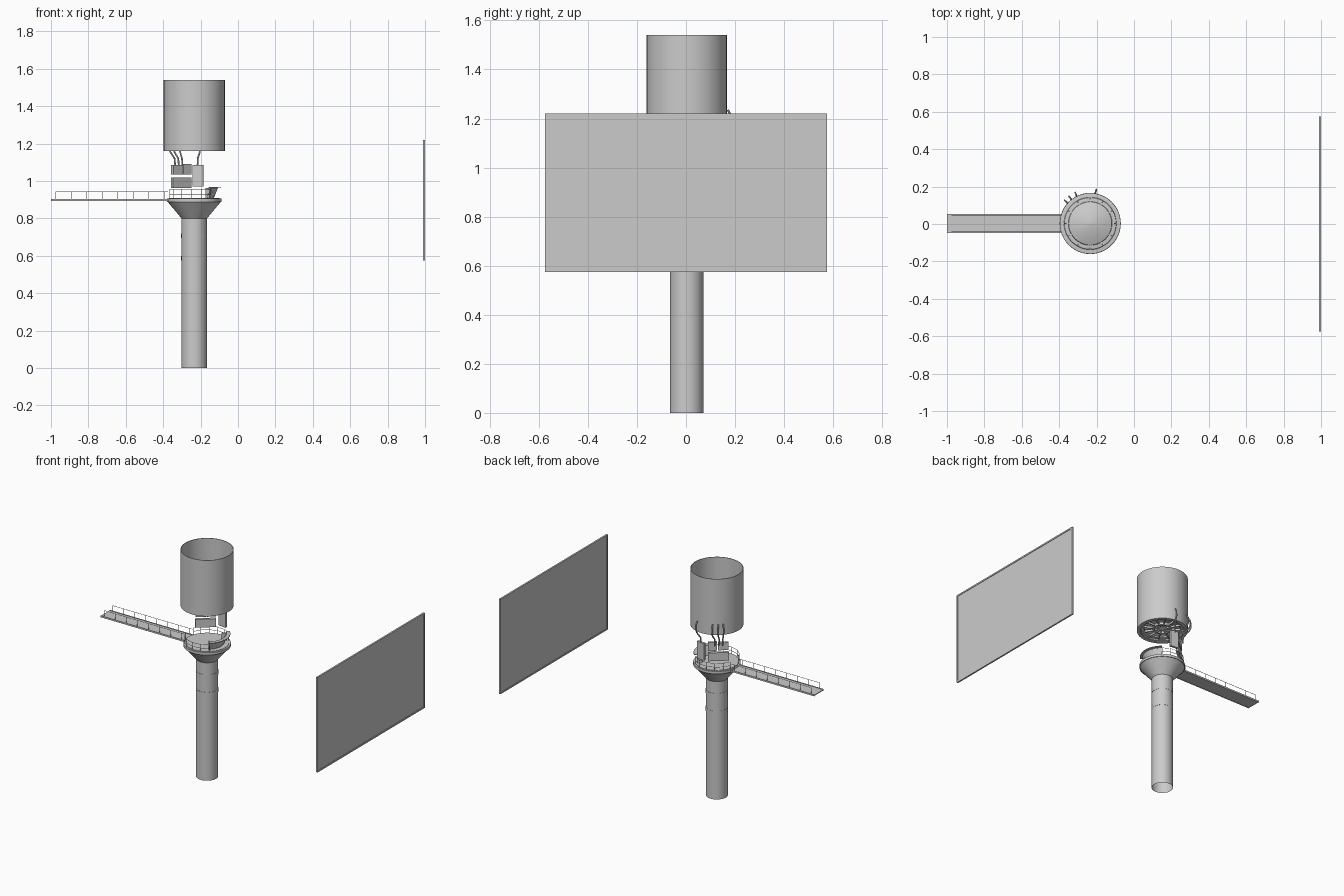
import bpy, bmesh
from math import sin, cos, pi, radians
from mathutils import Vector, Matrix

if "Cube" in bpy.data.objects:
    bpy.data.objects.remove(bpy.data.objects["Cube"])

CX, CY = -0.234, 0.003   # tower axis


def make(name, bm, smooth=False):
    me = bpy.data.meshes.new(name)
    bm.to_mesh(me)
    bm.free()
    ob = bpy.data.objects.new(name, me)
    bpy.context.collection.objects.link(ob)
    if smooth:
        bpy.ops.object.select_all(action='DESELECT')
        ob.select_set(True)
        bpy.context.view_layer.objects.active = ob
        bpy.ops.object.shade_smooth_by_angle(angle=radians(35))
    return ob


def lathe(name, profile, n=48):
    """Revolve (radius, z) points about the tower axis."""
    bm = bmesh.new()
    rings = []
    for r, z in profile:
        if r == 0:
            rings.append([bm.verts.new((CX, CY, z))] * n)
        else:
            rings.append([bm.verts.new((CX + r * cos(2 * pi * i / n), CY + r * sin(2 * pi * i / n), z))
                          for i in range(n)])
    for a, b in zip(rings, rings[1:]):
        for i in range(n):
            j = (i + 1) % n
            quad = list(dict.fromkeys((a[i], a[j], b[j], b[i])))
            bm.faces.new(quad)
    return make(name, bm, True)


def add_box(bm, c, size, yaw=0, tilt=0):
    m = (Matrix.Translation(c) @ Matrix.Rotation(yaw, 4, 'Z') @ Matrix.Rotation(tilt, 4, 'Y')
         @ Matrix.Diagonal((*size, 1)))
    bmesh.ops.create_cube(bm, size=1, matrix=m)


def add_rod(bm, a, b, r=0.0015, n=6):
    a, b = Vector(a), Vector(b)
    d = b - a
    m = Matrix.Translation((a + b) / 2) @ d.to_track_quat('Z', 'Y').to_matrix().to_4x4()
    bmesh.ops.create_cone(bm, cap_ends=True, segments=n, radius1=r, radius2=r, depth=d.length, matrix=m)


def polar(r, deg, z):
    t = radians(deg)
    return Vector((CX + r * cos(t), CY + r * sin(t), z))


# Column, flared head and platform
lathe("column", [(0.068, 0), (0.068, 0.8)])
lathe("flared_head", [(0.068, 0.8), (0.142, 0.888)])
lathe("platform", [(0.0, 0.888), (0.146, 0.888), (0.146, 0.905), (0.135, 0.905), (0.135, 0.908), (0, 0.908)])
for i, z in enumerate((0.575, 0.695)):
    lathe(f"column_band_{i}", [(0.068, z), (0.0695, z), (0.0695, z + 0.025), (0.068, z + 0.025)])

# Open drum with dished floor
lathe("drum", [(0.160, 1.165), (0.160, 1.54), (0.1635, 1.54), (0.1635, 1.16), (0.140, 1.16)])
lathe("drum_floor", [(0.161, 1.166), (0.140, 1.168), (0.138, 1.176), (0.117, 1.178), (0.115, 1.186),
                     (0.08, 1.20), (0.04, 1.21), (0.012, 1.215), (0.0, 1.216)])
bm = bmesh.new()
for k in range(12):
    add_box(bm, polar(0.085, k * 30, 1.178), (0.11, 0.006, 0.014), radians(k * 30))
make("drum_floor_ribs", bm)
lathe("drum_floor_ring", [(0.05, 1.17), (0.062, 1.17), (0.062, 1.19), (0.05, 1.19), (0.05, 1.17)])

# Walkway deck and edge beams
bm = bmesh.new()
x0, x1 = -1.0, -0.37
add_box(bm, ((x0 + x1) / 2, CY, 0.898), (x1 - x0, 0.1, 0.005))
for s in (-1, 1):
    add_box(bm, ((x0 + x1) / 2, CY + s * 0.049, 0.8985), (x1 - x0, 0.004, 0.011))
make("walkway", bm)

# Walkway railing on both sides
bm = bmesh.new()
for s in (-1, 1):
    y = CY + s * 0.044
    for k in range(8):
        x = -0.975 + k * 0.083
        add_rod(bm, (x, y, 0.9), (x, y, 0.942))
    add_rod(bm, (-0.975, y, 0.942), (-0.375, y, 0.942))
make("walkway_railing", bm)

# Platform railing, open toward the walkway and the console
bm = bmesh.new()
for s in (-1, 1):
    pts = [s * a for a in (50, 73, 96, 119, 142, 161)]
    for a in pts:
        add_rod(bm, polar(0.138, a, 0.905), polar(0.138, a, 0.955))
    for a, b in zip(pts, pts[1:]):
        for z in (0.93, 0.955):
            add_rod(bm, polar(0.138, a, z), polar(0.138, b, z))
make("platform_railing", bm)

# Curved console leaning outward, with a top visor
bm = bmesh.new()
for k in range(7):
    a = -42 + k * 14
    add_box(bm, polar(0.113, a, 0.936), (0.005, 0.030, 0.06), radians(a), radians(22))
    add_box(bm, polar(0.131, a, 0.966), (0.024, 0.033, 0.004), radians(a))
for s in (-1, 1):
    add_box(bm, polar(0.108, s * 48, 0.934), (0.034, 0.005, 0.055), radians(s * 48))
make("console", bm)

# Equipment cabinets hung behind the platform: radius, angle, z, size
bm = bmesh.new()
ang = 130
t = Vector((sin(radians(ang)), -cos(radians(ang)), 0))
mid = polar(0.108, ang, 0)
for off, z, w, h in ((0, 0.991, 0.128, 0.056), (-0.03, 1.06, 0.066, 0.05), (0.036, 1.062, 0.056, 0.055)):
    add_box(bm, mid + t * off + Vector((0, 0, z)), (0.018, w, h), radians(ang))
add_box(bm, polar(0.141, 82, 1.028), (0.016, 0.058, 0.116), radians(82))
make("equipment_cabinets", bm)

# Cable pipes bending from the cabinets up the outside of the drum
bm = bmesh.new()
for a, r in ((141, 0.13), (131, 0.125), (119, 0.13), (83, 0.145)):
    path = [polar(r, a, 1.07), polar(r + 0.005, a, 1.12), polar(0.172, a - 3, 1.155),
            polar(0.184, a - 3, 1.18), polar(0.182, a - 3, 1.215), polar(0.170, a - 3, 1.235)]
    for p, q in zip(path, path[1:]):
        add_rod(bm, p, q, 0.0045, 8)
make("cable_pipes", bm)

# Billboard-sized screen: panel with raised frame
bm = bmesh.new()
H, W, zc = 0.645, 1.15, 0.897
add_box(bm, (0.994, 0, zc), (0.005, W - 0.01, H - 0.01))
for s in (-1, 1):
    add_box(bm, (0.9945, s * (W / 2 - 0.005), zc), (0.011, 0.01, H))
    add_box(bm, (0.9945, 0, zc + s * (H / 2 - 0.005)), (0.011, W - 0.02, 0.01))
make("screen", bm)
